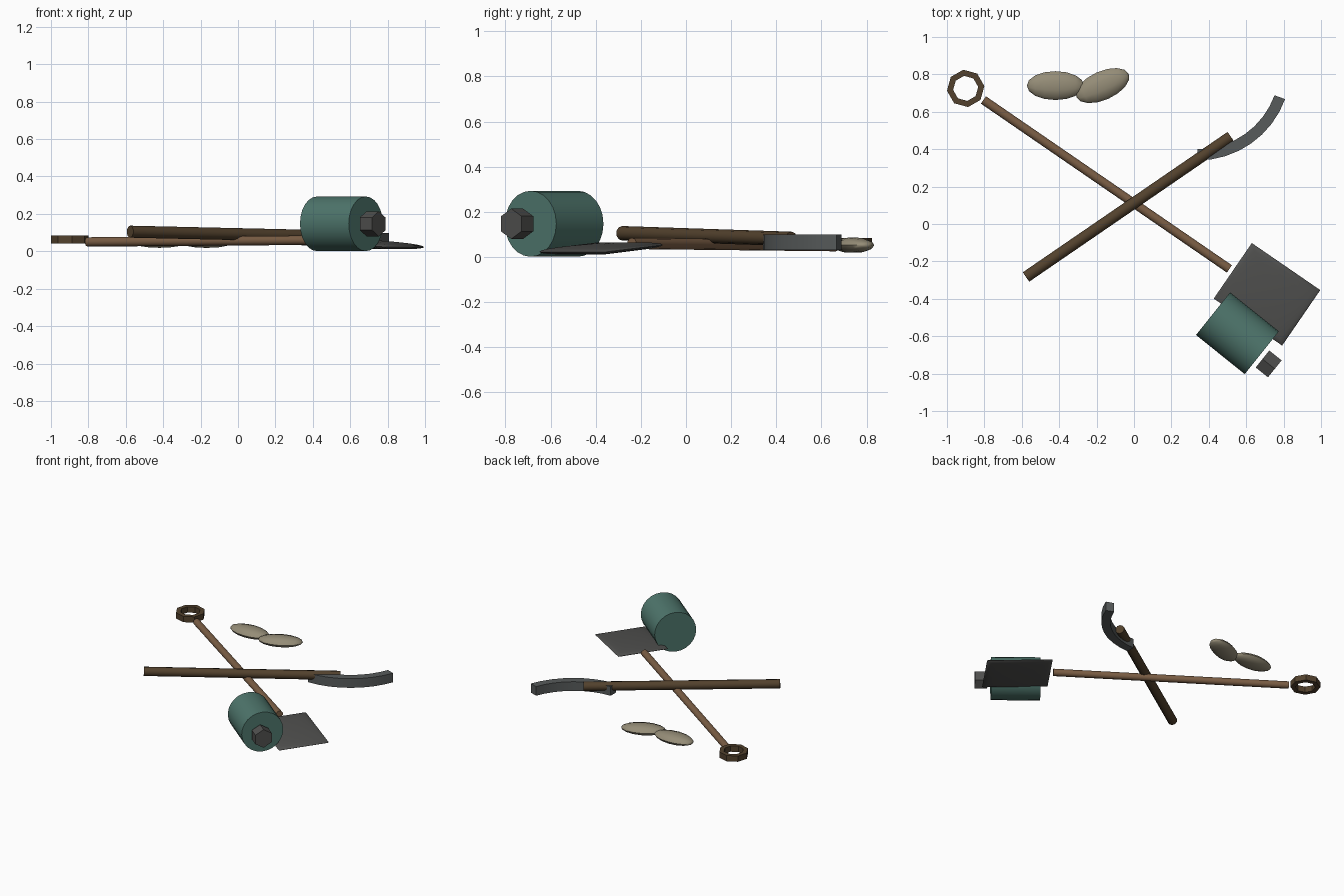
import bpy, bmesh
from math import radians, sin, cos, sqrt, atan2
from mathutils import Vector, Matrix

if "Cube" in bpy.data.objects:
    bpy.data.objects.remove(bpy.data.objects["Cube"], do_unlink=True)


def material(name, r, g, b):
    m = bpy.data.materials.new(name)
    m.use_nodes = True
    m.diffuse_color = (r, g, b, 1)
    m.node_tree.nodes["Principled BSDF"].inputs["Base Color"].default_value = (r, g, b, 1)
    return m


tan_wood = material("tan wood", .195, .11, .058)
dark_wood = material("dark wood", .085, .053, .026)
iron = material("dark iron", .08, .08, .077)
steel = material("grey steel", .096, .105, .105)
teal = material("teal", .077, .18, .15)
grain = material("pale grain", .30, .265, .185)


def finish(name, bm, mat):
    """Turn a bmesh into a named, shaded object."""
    bmesh.ops.recalc_face_normals(bm, faces=bm.faces)
    mesh = bpy.data.meshes.new(name)
    bm.to_mesh(mesh)
    bm.free()
    mesh.materials.append(mat)
    ob = bpy.data.objects.new(name, mesh)
    bpy.context.collection.objects.link(ob)
    bpy.ops.object.select_all(action='DESELECT')
    ob.select_set(True)
    bpy.context.view_layer.objects.active = ob
    bpy.ops.object.shade_smooth_by_angle(angle=radians(40))
    return ob


def rod(name, a, b, radius, sides, mat):
    """Cylinder running from point a to point b."""
    a, b = Vector(a), Vector(b)
    turn = (b - a).to_track_quat('Z', 'Y').to_matrix().to_4x4()
    bm = bmesh.new()
    bmesh.ops.create_cone(bm, cap_ends=True, segments=sides, radius1=radius, radius2=radius,
                          depth=(b - a).length, matrix=Matrix.Translation((a + b) / 2) @ turn)
    finish(name, bm, mat)


def arc_bar(name, centre, radius, width, height, start, sweep, steps, mat):
    """Rectangular bar bent along a horizontal arc; a full sweep closes into a ring."""
    bm = bmesh.new()
    c = Vector(centre)
    closed = sweep == 360
    loops = []
    for i in range(steps if closed else steps + 1):
        t = radians(start + sweep * i / steps)
        out = Vector((cos(t), sin(t), 0))
        loops.append([bm.verts.new(c + out * (radius + s * width / 2) + Vector((0, 0, u * height / 2)))
                      for s, u in ((-1, -1), (1, -1), (1, 1), (-1, 1))])
    pairs = list(zip(loops, loops[1:]))
    if closed:
        pairs.append((loops[-1], loops[0]))
    else:
        bm.faces.new(loops[0])
        bm.faces.new(loops[-1])
    for p, q in pairs:
        for k in range(4):
            n = (k + 1) % 4
            bm.faces.new((p[k], p[n], q[n], q[k]))
    finish(name, bm, mat)


def blob(name, centre, scale, yaw, pitch, sides, rings, pre_turn, mat):
    """Scaled sphere, turned before scaling and again after it."""
    m = (Matrix.Translation(centre) @ Matrix.Rotation(yaw, 4, 'Z') @ Matrix.Rotation(pitch, 4, 'Y')
         @ Matrix.Diagonal((*scale, 1)) @ pre_turn)
    bm = bmesh.new()
    bmesh.ops.create_uvsphere(bm, u_segments=sides, v_segments=rings, radius=1, matrix=m)
    finish(name, bm, mat)


# Shovel: shaft, ring grip and square pillow-shaped blade
grip_end, blade_end = Vector((-.805, .663, .05)), Vector((.51, -.24, .06))
rod("shovel_shaft", grip_end, blade_end, .025, 10, tan_wood)
arc_bar("shovel_grip_ring", (-.90, .725, .062), .084, .033, .043, 7, 360, 8, dark_wood)
along = blade_end - grip_end
blob("shovel_blade", (.711, -.376, .038), (.2225 * sqrt(2), .18 * sqrt(2), .022),
     atan2(along.y, along.x), radians(4), 4, 12, Matrix.Rotation(radians(45), 4, 'Z'), iron)

# Sickle: handle and curved blade
rod("sickle_handle", (-.577, -.283, .105), (.517, .467, .08), .032, 10, dark_wood)
arc_bar("sickle_blade", (.34, .838, .065), .468, .06, .068, -90, 70, 8, steel)

# Canister with a hexagonal cap on the same axis
mid, axis = Vector((.553, -.584, .147)), Vector((.78, -.625, 0)).normalized()
rod("canister", mid - axis * .167, mid + axis * .167, .146, 24, teal)
cap = Vector((.72, -.748, .147))
rod("canister_cap", cap - axis * .042, cap + axis * .042, .067, 6, iron)

# Two seeds with their poles along the length
lengthwise = Matrix.Rotation(radians(90), 4, 'Y')
for side, x, yaw in (("right", -.42, 0), ("left", -.168, 24)):
    blob("seed_" + side, (x, .74, .052), (.153, .077, .035), radians(yaw), 0, 10, 8, lengthwise, grain)
